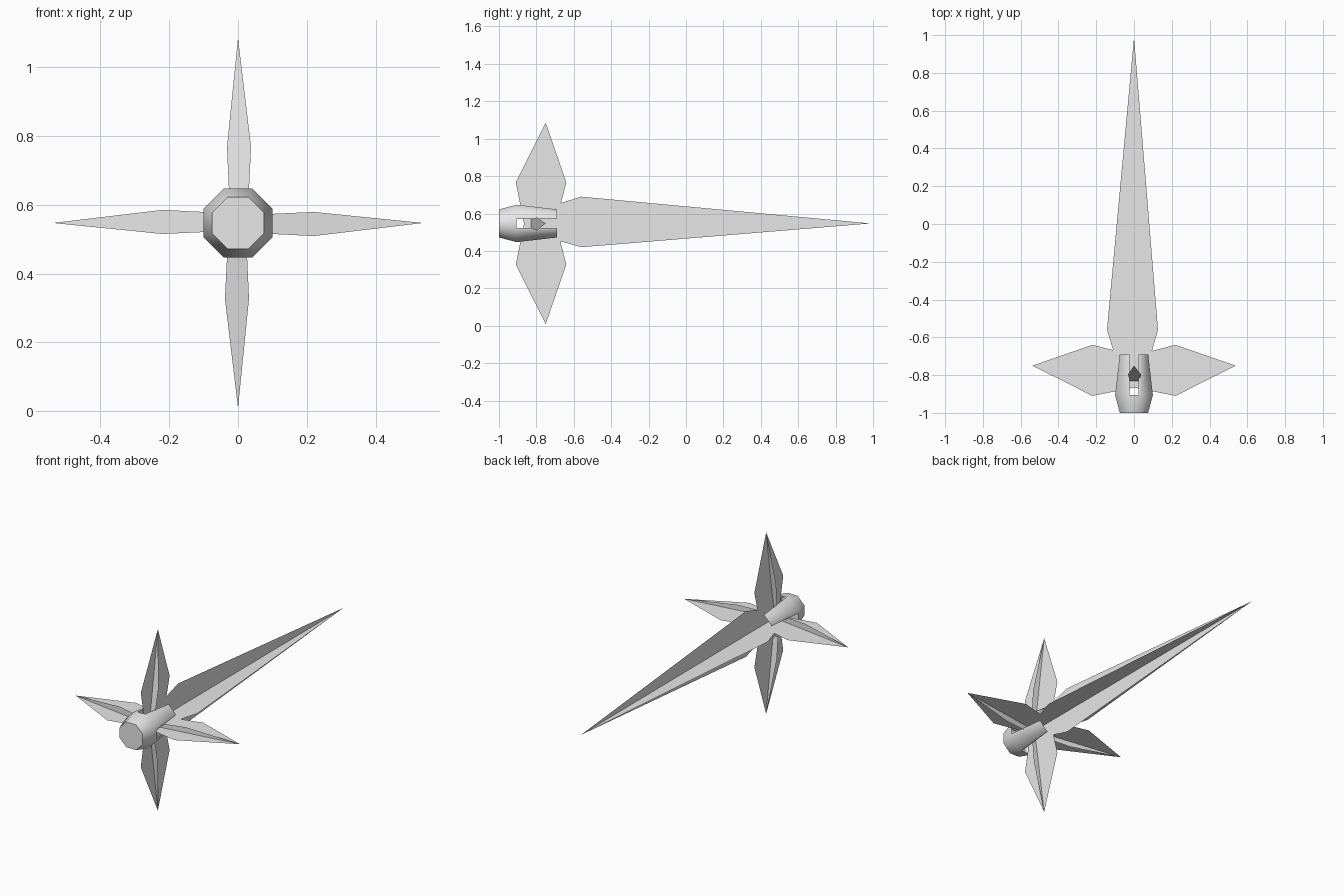
import bpy, bmesh, math
from mathutils import Vector, Matrix

cube = bpy.data.objects.get("Cube")
if cube:
    bpy.data.objects.remove(cube, do_unlink=True)

AXIS_Z = 0.547          # height of the long axis
SLOT = 0.024            # half width of the slots in the nose

grey = bpy.data.materials.new("light grey")
grey.use_nodes = True
grey.diffuse_color = (0.8, 0.8, 0.8, 1)
grey.node_tree.nodes["Principled BSDF"].inputs["Base Color"].default_value = (0.8, 0.8, 0.8, 1)


def make_object(name, polygons, turn=0.0):
    """Join polygons into one object, turned about the long axis."""
    bm = bmesh.new()
    for poly in polygons:
        bm.faces.new([bm.verts.new(p) for p in poly])
    bmesh.ops.remove_doubles(bm, verts=bm.verts, dist=0.0005)
    bm.transform(Matrix.Translation((0, 0, AXIS_Z)) @ Matrix.Rotation(turn, 4, 'Y'))
    mesh = bpy.data.meshes.new(name)
    bm.to_mesh(mesh)
    bm.free()
    mesh.materials.append(grey)
    obj = bpy.data.objects.new(name, mesh)
    bpy.context.collection.objects.link(obj)
    return obj


# Four fins, each a wide blade crossed by a narrow, slightly tilted one
wide = [(-0.866, 0), (-0.91, 0.22), (-0.75, 0.538), (-0.64, 0.22), (-0.696, 0)]
narrow = [(-0.022, -0.83, 0), (-0.032, -0.797, 0.22), (0, -0.75, 0.538),
          (0.038, -0.797, 0.22), (0.027, -0.83, 0)]
for i, side in enumerate(("top", "left", "bottom", "right")):
    make_object(side + "_fin", [[(0, y, z) for y, z in wide], narrow], i * math.pi / 2)

# Long rear spike from two crossed blades
spike = [(-0.06, -0.83), (-0.143, -0.56), (0, 0.986), (0.127, -0.56), (0.05, -0.83)]
make_object("rear_spike", [[(x, y, 0) for x, y in spike],
                           [(0, y, -x) for x, y in spike]])


# Eight-sided nose: closed front, then four prongs with slots between them
def ring(radius, y):
    corner = radius / math.cos(math.pi / 8)
    return [Vector((corner * math.cos(a), y, corner * math.sin(a)))
            for a in (math.pi / 8 + k * math.pi / 4 for k in range(8))]


def prong_edge(radius, y, quarter):
    c = radius * math.tan(math.pi / 8)
    turn = Matrix.Rotation(quarter * math.pi / 2, 3, 'Y')
    return [turn @ Vector(p) for p in
            ((SLOT, y, radius), (c, y, radius), (radius, y, c), (radius, y, SLOT))]


front, rim = ring(0.075, -1.0), ring(0.1, -0.905)
faces = [front]
for k in range(8):
    n = (k + 1) % 8
    faces.append([front[n], front[k], rim[k], rim[n]])
for q in range(4):
    a, b = prong_edge(0.1, -0.905, q), prong_edge(0.075, -0.69, q)
    for k in range(3):
        faces.append([a[k], a[k + 1], b[k + 1], b[k]])
nose = make_object("nose", faces)

# Face the nose shell outwards
bm = bmesh.new()
bm.from_mesh(nose.data)
for f in bm.faces:
    if f.normal.dot(f.calc_center_median() - Vector((0, -0.85, AXIS_Z))) < 0:
        f.normal_flip()
bm.to_mesh(nose.data)
bm.free()

bpy.context.view_layer.objects.active = nose
nose.select_set(True)
bpy.ops.object.shade_smooth_by_angle(angle=math.radians(60))
nose.select_set(False)
